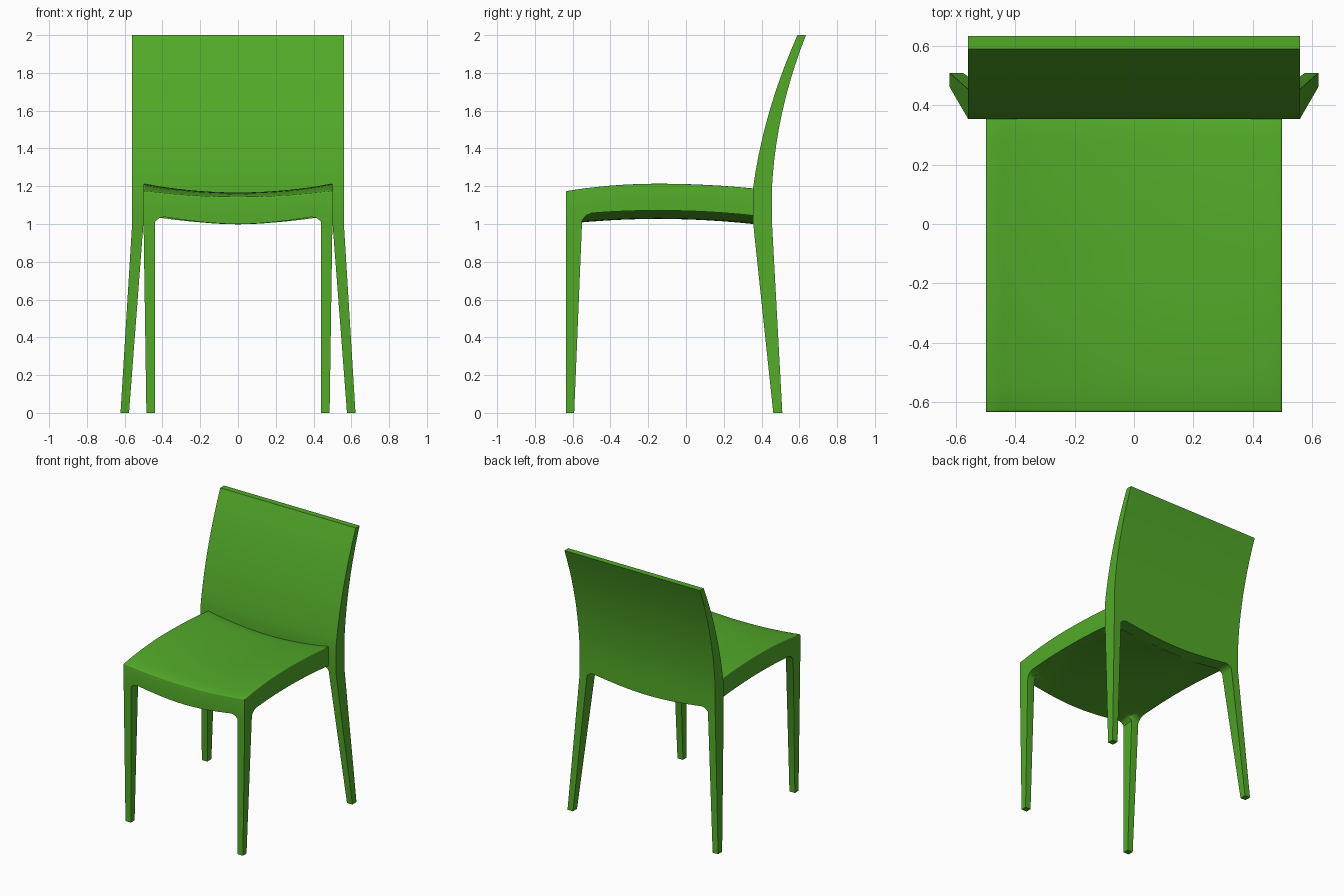
import bpy, bmesh, math

if "Cube" in bpy.data.objects:
    bpy.data.objects.remove(bpy.data.objects["Cube"])

green = bpy.data.materials.new("green_plastic")
green.diffuse_color = (0.085, 0.40, 0.022, 1)
green.use_nodes = True
green.node_tree.nodes["Principled BSDF"].inputs["Base Color"].default_value = green.diffuse_color


def mirrored(vals):
    """Symmetric column positions from a list running outside -> centre (0)."""
    return [-v for v in vals] + [v for v in reversed(vals[:-1])]


def slab(us, vs, side_a, side_b):
    """Closed solid between two surfaces sampled on the same grid."""
    bm = bmesh.new()
    a = [[bm.verts.new(side_a(u, v)) for v in vs] for u in us]
    b = [[bm.verts.new(side_b(u, v)) for v in vs] for u in us]
    nu, nv = len(us), len(vs)
    for i in range(nu - 1):
        for j in range(nv - 1):
            for g in (a, b):
                bm.faces.new((g[i][j], g[i + 1][j], g[i + 1][j + 1], g[i][j + 1]))
        for j in (0, nv - 1):
            bm.faces.new((a[i][j], a[i + 1][j], b[i + 1][j], b[i][j]))
    for j in range(nv - 1):
        for i in (0, nu - 1):
            bm.faces.new((a[i][j], a[i][j + 1], b[i][j + 1], b[i][j]))
    bmesh.ops.recalc_face_normals(bm, faces=bm.faces)
    return bm


def pull_legs(bm, is_leg, foot_x, foot_y):
    """Extrude the chosen underside cells down to tapered feet at z = 0."""
    bm.normal_update()
    cells = [f for f in bm.faces if f.normal.z < -0.5 and is_leg(f.calc_center_median())]
    for face in bmesh.ops.extrude_discrete_faces(bm, faces=cells)["faces"]:
        c = face.calc_center_median()
        for v in face.verts:
            x = foot_x[abs(v.co.x) > abs(c.x)]
            v.co = (math.copysign(x, c.x), foot_y[v.co.y > c.y], 0)


def finish(bm, name):
    bmesh.ops.recalc_face_normals(bm, faces=bm.faces)
    me = bpy.data.meshes.new(name)
    bm.to_mesh(me)
    bm.free()
    me.materials.append(green)
    ob = bpy.data.objects.new(name, me)
    bpy.context.collection.objects.link(ob)
    bpy.ops.object.select_all(action='DESELECT')
    ob.select_set(True)
    bpy.context.view_layer.objects.active = ob
    bpy.ops.object.shade_smooth_by_angle(angle=math.radians(40))


def arch(y, front, mid, back):
    """Side-view crown, highest at y = -0.15."""
    end, span = (front, 0.485) if y < -0.15 else (back, 0.505)
    return mid - (mid - end) * ((y + 0.15) / span) ** 2


def fillet(d):
    """Drop of the underside near a leg; d = distance from the leg's inner face."""
    return 0.035 * max(0.0, 1 - d / 0.05) ** 2 if d > 0 else 0.035


def scallop(x, half):
    return 0.045 * math.cos(min(abs(x) / half, 1) * math.pi / 2)


# Seat with front legs
def seat_top(x, y):
    sag = 0.05 if y > -0.15 else 0.05 - 0.018 * (-0.15 - y) / 0.485
    return x, y, arch(y, 1.175, 1.215, 1.19) - sag * (1 - (x / 0.5) ** 2)


def seat_bottom(x, y):
    z = arch(y, 1.045, 1.072, 1.045) - scallop(x, 0.44)
    dx, dy = 0.44 - abs(x), y + 0.55
    if dy < 0.001:
        z -= fillet(dx)
    elif dx < 0.001:
        z -= fillet(dy)
    return x, y, z


xs = mirrored([0.5, 0.44, 0.43, 0.415, 0.39, 0.34, 0.27, 0.2, 0.13, 0.065, 0])
ys = [-0.635, -0.55, -0.54, -0.525, -0.5] + [-0.5 + 0.087 * k for k in range(1, 11)]
bm = slab(xs, ys, seat_top, seat_bottom)
pull_legs(bm, lambda c: abs(c.x) > 0.44 and c.y < -0.55, (0.44, 0.485), (-0.635, -0.592))
rim = [e for e in bm.edges if e.calc_face_angle(0) > 1 and all(v.co.z > 1.1 for v in e.verts)]
bmesh.ops.bevel(bm, geom=rim, offset=0.008, segments=3, profile=0.5, affect='EDGES')
finish(bm, "seat_and_front_legs")


# Backrest with splayed rear legs
def back_surface(y0, a, b):
    def point(x, z):
        if z == 0:  # scalloped lower edge
            z = 1.045 - scallop(x, 0.5) - fillet(0.5 - abs(x))
        t = max(0, (z - 1.19) / 0.81)
        return x, y0 + a * t + b * t * t, z
    return point


xs = mirrored([0.56, 0.5, 0.49, 0.475, 0.45, 0.4, 0.32, 0.24, 0.16, 0.08, 0])
zs = [0, 1.12] + [1.19 + 0.081 * k for k in range(11)]
bm = slab(xs, zs, back_surface(0.355, 0.11, 0.125), back_surface(0.455, 0.04, 0.14))
pull_legs(bm, lambda c: abs(c.x) > 0.5, (0.577, 0.622), (0.462, 0.51))
finish(bm, "backrest_and_rear_legs")
